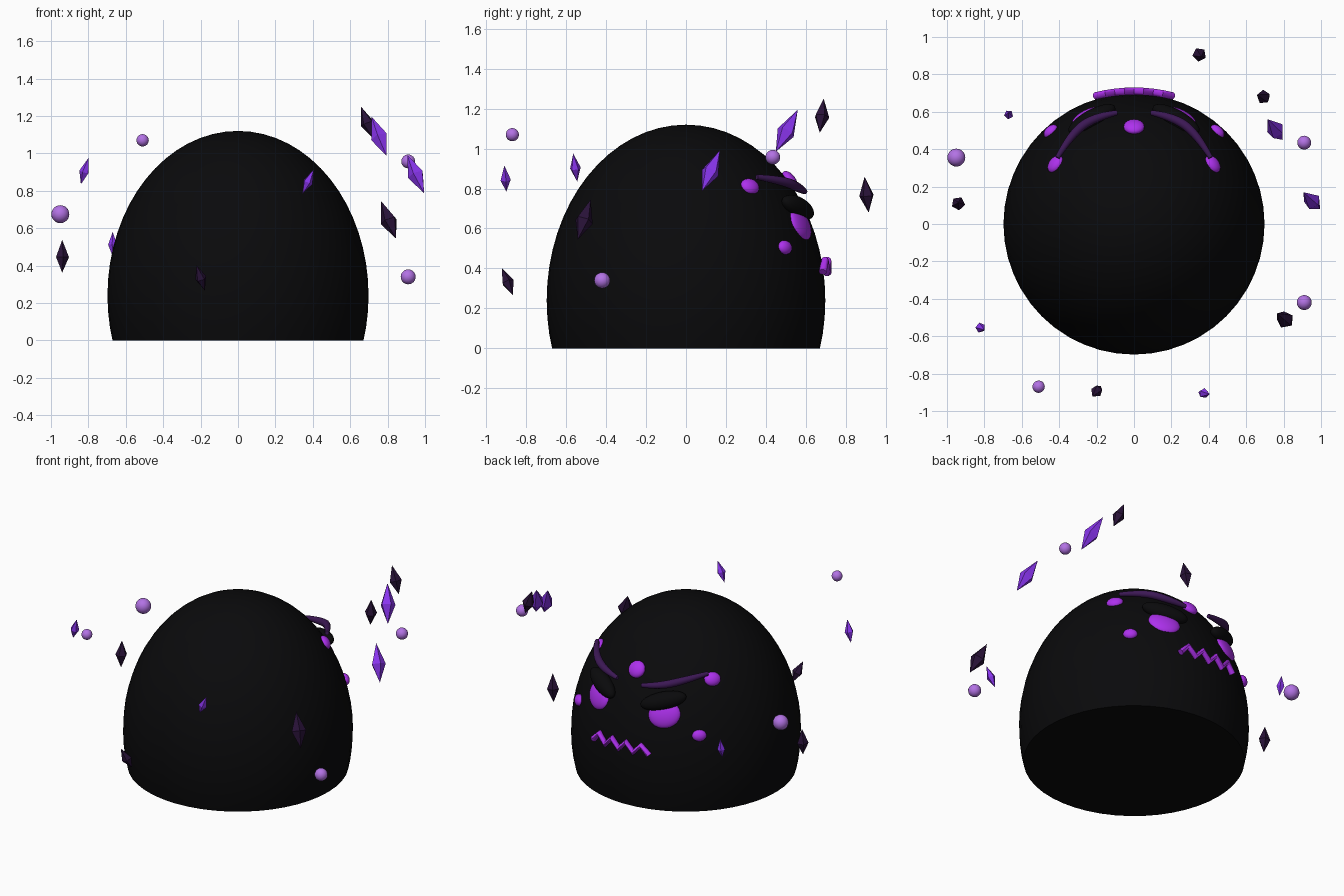
import bpy, bmesh, math
from mathutils import Vector, Matrix

if "Cube" in bpy.data.objects:
    bpy.data.objects.remove(bpy.data.objects["Cube"])

R, H, ZC = 0.698, 0.88, 0.24      # body radius, half height, centre height


def material(name, rgb):
    m = bpy.data.materials.new(name)
    m.diffuse_color = (*rgb, 1)
    m.use_nodes = True
    m.node_tree.nodes["Principled BSDF"].inputs["Base Color"].default_value = m.diffuse_color
    return m


BLACK = material("black", (0.003, 0.003, 0.0035))
GLOW = material("glow_purple", (0.42, 0.03, 0.85))
BROW = material("brow_purple", (0.045, 0.009, 0.09))
DARK = material("dark_crystal", (0.022, 0.006, 0.04))
BRIGHT = material("bright_crystal", (0.25, 0.035, 0.85))
ORB = material("orb_lilac", (0.45, 0.17, 0.78))


def finish(name, bm, mat, smooth=True, mirror=False):
    bmesh.ops.recalc_face_normals(bm, faces=bm.faces)
    me = bpy.data.meshes.new(name)
    bm.to_mesh(me)
    bm.free()
    ob = bpy.data.objects.new(name, me)
    bpy.context.collection.objects.link(ob)
    me.materials.append(mat)
    if mirror:
        ob.modifiers.new("Mirror", 'MIRROR').use_mirror_merge = False
    if smooth:
        bpy.ops.object.select_all(action='DESELECT')
        ob.select_set(True)
        bpy.context.view_layer.objects.active = ob
        bpy.ops.object.shade_smooth_by_angle(angle=math.radians(40))
    return ob


def blob(name, pos, radii, mat, roll=0, mirror=False):
    """Flattened ball lying on the body surface: radii = across, up, out."""
    p = Vector(pos)
    n = Vector((p.x / R**2, p.y / R**2, (p.z - ZC) / H**2)).normalized()
    h = Vector((0, 0, 1)).cross(n).normalized()
    frame = Matrix((h, n.cross(h), n)).transposed().to_4x4()
    mat4 = (Matrix.Translation(p) @ frame @ Matrix.Rotation(math.radians(roll), 4, 'Z')
            @ Matrix.Diagonal((*radii, 1)))
    bm = bmesh.new()
    bmesh.ops.create_uvsphere(bm, u_segments=24, v_segments=16, radius=1, matrix=mat4)
    return finish(name, bm, mat, mirror=mirror)


def tube(name, points, radius, mat, taper=None, smooth=True, kind='POLY'):
    cu = bpy.data.curves.new(name, 'CURVE')
    cu.dimensions = '3D'
    cu.bevel_depth, cu.bevel_resolution, cu.use_fill_caps = radius, 3, True
    sp = cu.splines.new(kind)
    sp.points.add(len(points) - 1)
    for i, (pt, co) in enumerate(zip(sp.points, points)):
        pt.co = (*co, 1)
        pt.radius = taper[i] if taper else 1
    if kind == 'NURBS':
        sp.use_endpoint_u, sp.order_u, sp.resolution_u = True, 3, 6
    ob = bpy.data.objects.new(name, cu)
    bpy.context.collection.objects.link(ob)
    cu.materials.append(mat)
    bpy.ops.object.select_all(action='DESELECT')
    ob.select_set(True)
    bpy.context.view_layer.objects.active = ob
    bpy.ops.object.convert(target='MESH')
    bpy.ops.object.shade_smooth_by_angle(angle=math.radians(40))
    return bpy.context.object


# Body: stretched ball cut flat at the ground
bm = bmesh.new()
bmesh.ops.create_uvsphere(bm, u_segments=48, v_segments=32, radius=1,
                          matrix=Matrix.Translation((0, 0, ZC)) @ Matrix.Diagonal((R, R, H, 1)))
bmesh.ops.bisect_plane(bm, geom=bm.verts[:] + bm.edges[:] + bm.faces[:],
                       plane_co=(0, 0, 0), plane_no=(0, 0, 1), clear_inner=True)
bmesh.ops.holes_fill(bm, edges=[e for e in bm.edges if e.is_boundary])
finish("body", bm, BLACK)

# Face on the +y side
blob("main_eyes", (0.24, 0.57, 0.62), (0.10, 0.085, 0.035), GLOW, -12, True)
blob("eyelids", (0.225, 0.56, 0.705), (0.145, 0.055, 0.05), BLACK, -16, True)
blob("forehead_eye", (0, 0.52, 0.84), (0.056, 0.055, 0.03), GLOW)
blob("side_eyes", (0.42, 0.32, 0.81), (0.052, 0.044, 0.03), GLOW, 0, True)
blob("lower_eyes", (0.445, 0.495, 0.505), (0.044, 0.036, 0.028), GLOW, 0, True)

# Brows: tapered arcs hovering over the eyes
brow = tube("brows", [(0.09, 0.595, 0.785), (0.20, 0.575, 0.80), (0.33, 0.49, 0.84),
                      (0.41, 0.355, 0.858)], 0.022, BROW, [0.6, 1.1, 1.1, 0.6], kind='NURBS')
brow.modifiers.new("Mirror", 'MIRROR').use_mirror_merge = False

# Zigzag mouth
mouth = []
for i in range(9):
    x = -0.205 + 0.41 * i / 8
    mouth.append((x, 0.71 - 0.6 * x * x, 0.41 + (0.028 if i % 2 else -0.028)))
tube("mouth", mouth, 0.02, GLOW)

# Floating orbs: position, radius
for i, (x, y, z, r) in enumerate([(-0.95, 0.355, 0.675, 0.048), (0.91, 0.435, 0.957, 0.037),
                                  (0.91, -0.42, 0.34, 0.04), (-0.51, -0.87, 1.07, 0.033)]):
    bm = bmesh.new()
    bmesh.ops.create_uvsphere(bm, u_segments=20, v_segments=12, radius=r,
                              matrix=Matrix.Translation((x, y, z)))
    finish(f"orb_{i + 1}", bm, ORB)

# Floating crystals: centre, tip-to-tip axis, material
CRYSTALS = [
    ((0.35, 0.905, 0.77), (0.02, -0.02, 0.18), DARK),
    ((0.69, 0.68, 1.165), (-0.065, 0.02, 0.17), DARK),
    ((0.755, 0.505, 1.09), (-0.08, 0.11, 0.21), BRIGHT),
    ((0.95, 0.125, 0.89), (-0.09, 0.09, 0.205), BRIGHT),
    ((0.805, -0.51, 0.645), (-0.08, 0.065, 0.20), DARK),
    ((0.375, -0.905, 0.85), (0.06, -0.01, 0.13), BRIGHT),
    ((-0.20, -0.895, 0.335), (-0.045, -0.055, 0.135), DARK),
    ((-0.82, -0.555, 0.905), (0.04, -0.02, 0.14), BRIGHT),
    ((-0.94, 0.11, 0.45), (0, 0.01, 0.175), DARK),
    ((-0.67, 0.585, 0.515), (0, 0.02, 0.13), BRIGHT),
]
for i, (pos, axis, mat) in enumerate(CRYSTALS):
    a = Vector(axis)
    L = a.length
    r = L * (0.21 if mat is DARK else 0.19)
    M = Matrix.Translation(pos) @ a.to_track_quat('Z', 'Y').to_matrix().to_4x4()
    bm = bmesh.new()
    top = bm.verts.new(M @ Vector((0, 0, L / 2)))
    low = bm.verts.new(M @ Vector((0, 0, -L / 2)))
    ring = [bm.verts.new(M @ Vector((r * math.cos(k * math.tau / 5 + i),
                                     r * math.sin(k * math.tau / 5 + i), -0.03 * L)))
            for k in range(5)]
    for k in range(5):
        bm.faces.new((ring[k], ring[(k + 1) % 5], top))
        bm.faces.new((ring[(k + 1) % 5], ring[k], low))
    finish(f"crystal_{i + 1}", bm, mat, smooth=False)
